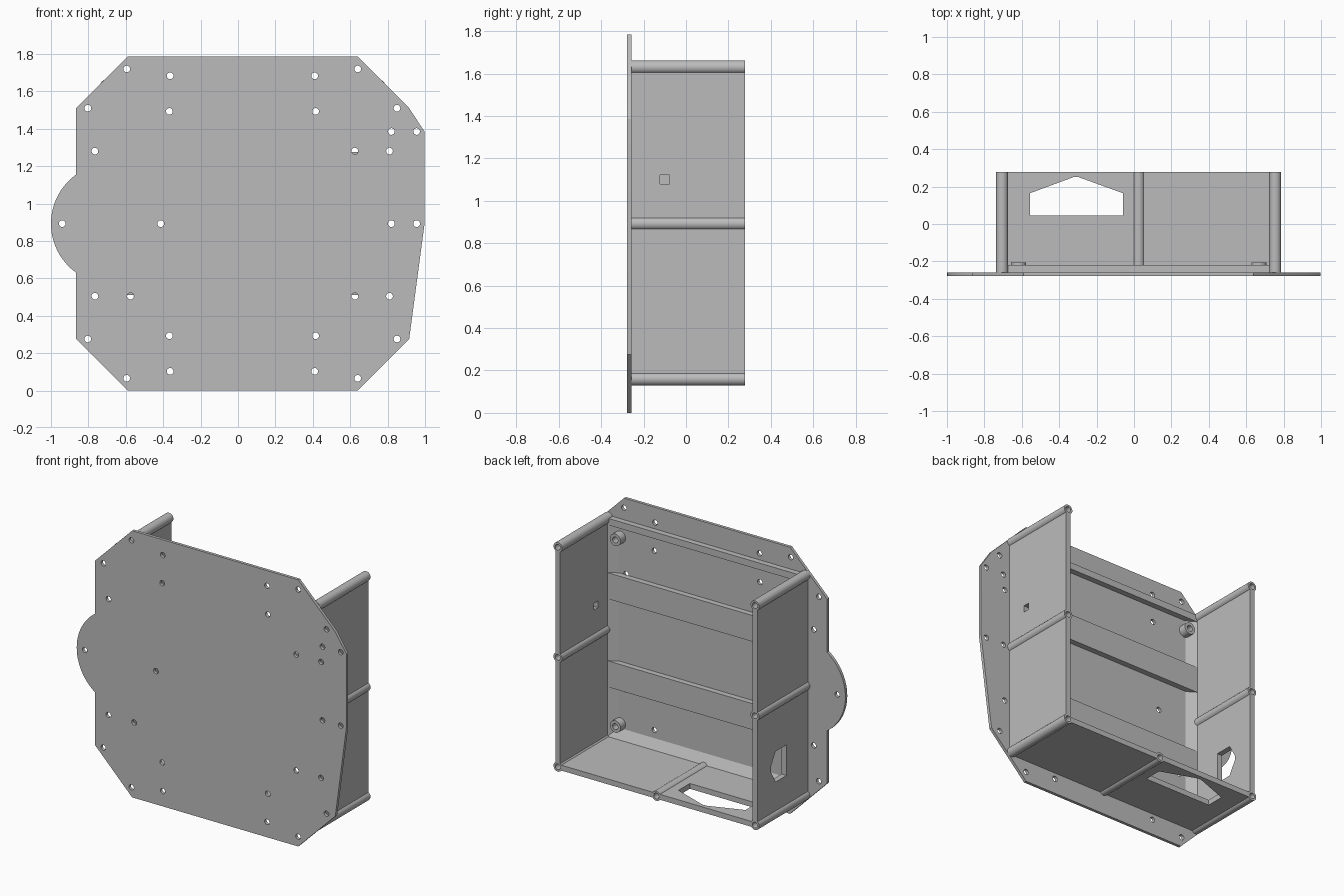
import bpy
import bmesh
from math import sin, cos, pi, asin

if "Cube" in bpy.data.objects:
    bpy.data.objects.remove(bpy.data.objects["Cube"])

grey = bpy.data.materials.new("plain grey")
grey.use_nodes = True
tone = (0.5, 0.5, 0.5, 1)
grey.diffuse_color = tone
grey.node_tree.nodes["Principled BSDF"].inputs["Base Color"].default_value = tone

MID = 0.8925                        # height of the mirror line
LEFT, RIGHT, CENTRE = -0.705, 0.755, 0.025
LOW, HIGH = 0.16, 1.63
FRONT, FACE, BACK = -0.278, -0.258, 0.278
WALL = 0.036
POST, BORE = 0.032, 0.019


def circle(x, y, r, n=16):
    return [(x + r * cos(2 * pi * i / n), y + r * sin(2 * pi * i / n)) for i in range(n)]


def rect(a, b, c, d):
    return [(a, b), (c, b), (c, d), (a, d)]


def panel(name, loops, axis, start, end):
    """Fill the outline (first loop) minus the holes and extrude it along an axis."""
    curve = bpy.data.curves.new(name, "CURVE")
    curve.dimensions = "2D"
    curve.fill_mode = "BOTH"
    curve.extrude = abs(end - start) / 2
    for loop in loops:
        spline = curve.splines.new("POLY")
        spline.points.add(len(loop) - 1)
        for point, (a, b) in zip(spline.points, loop):
            point.co = (a, b, 0, 1)
        spline.use_cyclic_u = True
    temp = bpy.data.objects.new(name + " outline", curve)
    bpy.context.collection.objects.link(temp)
    bpy.context.view_layer.update()
    graph = bpy.context.evaluated_depsgraph_get()
    mesh = bpy.data.meshes.new_from_object(temp.evaluated_get(graph))
    bpy.data.objects.remove(temp)

    bm = bmesh.new()
    bm.from_mesh(mesh)
    centre = (start + end) / 2
    for v in bm.verts:
        a, b, c = v.co
        c += centre
        v.co = {"X": (c, a, b), "Y": (a, c, b), "Z": (a, b, c)}[axis]
    bmesh.ops.remove_doubles(bm, verts=bm.verts, dist=0.0001)
    bmesh.ops.recalc_face_normals(bm, faces=bm.faces)
    bm.to_mesh(mesh)
    bm.free()
    mesh.materials.clear()
    mesh.materials.append(grey)
    obj = bpy.data.objects.new(name, mesh)
    bpy.context.collection.objects.link(obj)
    bpy.ops.object.select_all(action="DESELECT")
    obj.select_set(True)
    bpy.context.view_layer.objects.active = obj
    bpy.ops.object.shade_smooth_by_angle()
    return obj


# Front plate with a round tab on one side and screw holes
tab_r, tab_half = 0.323, 0.2625
tab_x = -1 + tab_r
sweep = asin(tab_half / tab_r)
tab = []
for i in range(25):
    t = sweep - 2 * sweep * i / 24
    tab.append((tab_x - tab_r * cos(t), MID + tab_r * sin(t)))
outline = [(-0.59, 0), (0.64, 0), (0.915, 0.275), (0.997, 0.89), (0.997, 1.385),
           (0.915, 1.51), (0.64, 1.785), (-0.59, 1.785), (-0.865, 1.51)]
outline += tab + [(-0.865, 0.277)]

mirrored = [(-0.595, 0.827), (0.64, 0.827), (-0.363, 0.79), (0.41, 0.79),
            (-0.803, 0.617), (0.85, 0.617), (-0.367, 0.6), (0.415, 0.6),
            (-0.765, 0.388), (0.625, 0.388), (0.81, 0.388)]
holes = [(x, MID + side * dz) for x, dz in mirrored for side in (-1, 1)]
holes += [(x, MID) for x in (-0.94, -0.413, 0.82, 0.955)]
holes += [(0.82, 1.385), (0.955, 1.385), (-0.575, 0.505)]
panel("front_plate", [outline] + [circle(x, z, 0.018) for x, z in holes], "Y", FRONT, FACE)

# Hollow posts along the wall ends and middles
posts = [(x, z) for x in (LEFT, RIGHT) for z in (LOW, MID, HIGH)] + [(CENTRE, LOW)]
for x, z in posts:
    panel("post", [circle(x, z, POST, 28), circle(x, z, BORE, 28)], "Y", FACE, BACK)

# Side walls, in a lower and an upper half, with their openings
inset = 0.025
port = [(-0.03, 0.38), (0.085, 0.38), (0.135, 0.465), (0.135, 0.5), (0.085, 0.585), (-0.03, 0.585)]
slot = rect(-0.122, 1.078, -0.078, 1.122)
for side, x in (("left", RIGHT), ("right", LEFT)):
    lower = [rect(FACE, LOW + inset, BACK, MID - inset)]
    upper = [rect(FACE, MID + inset, BACK, HIGH - inset)]
    if side == "left":
        upper.append(slot)
    else:
        lower.append(port)
    panel(side + "_wall_lower", lower, "X", x - WALL / 2, x + WALL / 2)
    panel(side + "_wall_upper", upper, "X", x - WALL / 2, x + WALL / 2)

# Floor in two halves, one with a gabled opening
vent = [(-0.555, 0.045), (-0.06, 0.045), (-0.06, 0.165), (-0.295, 0.25), (-0.325, 0.25), (-0.555, 0.165)]
panel("floor_right", [rect(LEFT + inset, FACE, CENTRE - inset, BACK), vent], "Z",
      LOW - WALL / 2, LOW + WALL / 2)
panel("floor_left", [rect(CENTRE + inset, FACE, RIGHT - inset, BACK)], "Z",
      LOW - WALL / 2, LOW + WALL / 2)

# Raised ribs across the back of the plate
rib_top = -0.22
for name, z0, z1 in (("top_rib", 1.595, 1.64), ("upper_rib", 1.1, 1.275), ("lower_rib", 0.51, 0.685)):
    panel(name, [rect(LEFT, z0, RIGHT, z1)], "Y", FACE, rib_top)

# Sloped fillets where the walls and floor meet the plate
leg = 0.06
inner = LOW + WALL / 2
panel("floor_fillet", [[(FACE, inner), (rib_top, inner), (FACE, inner + leg)]], "X", LEFT, RIGHT)
for x, d in ((LEFT, 1), (RIGHT, -1)):
    edge = x + d * WALL / 2
    panel("wall_fillet", [[(edge, FACE), (edge + d * leg, FACE), (edge, rib_top)]], "Z", LOW, HIGH)

# Round bosses in the four inner corners
for x in (-0.617, 0.668):
    for dz in (-0.625, 0.625):
        z = MID + dz
        panel("boss", [circle(x, z, 0.04, 24), circle(x, z, 0.02, 24)], "Y", FACE, -0.205)
